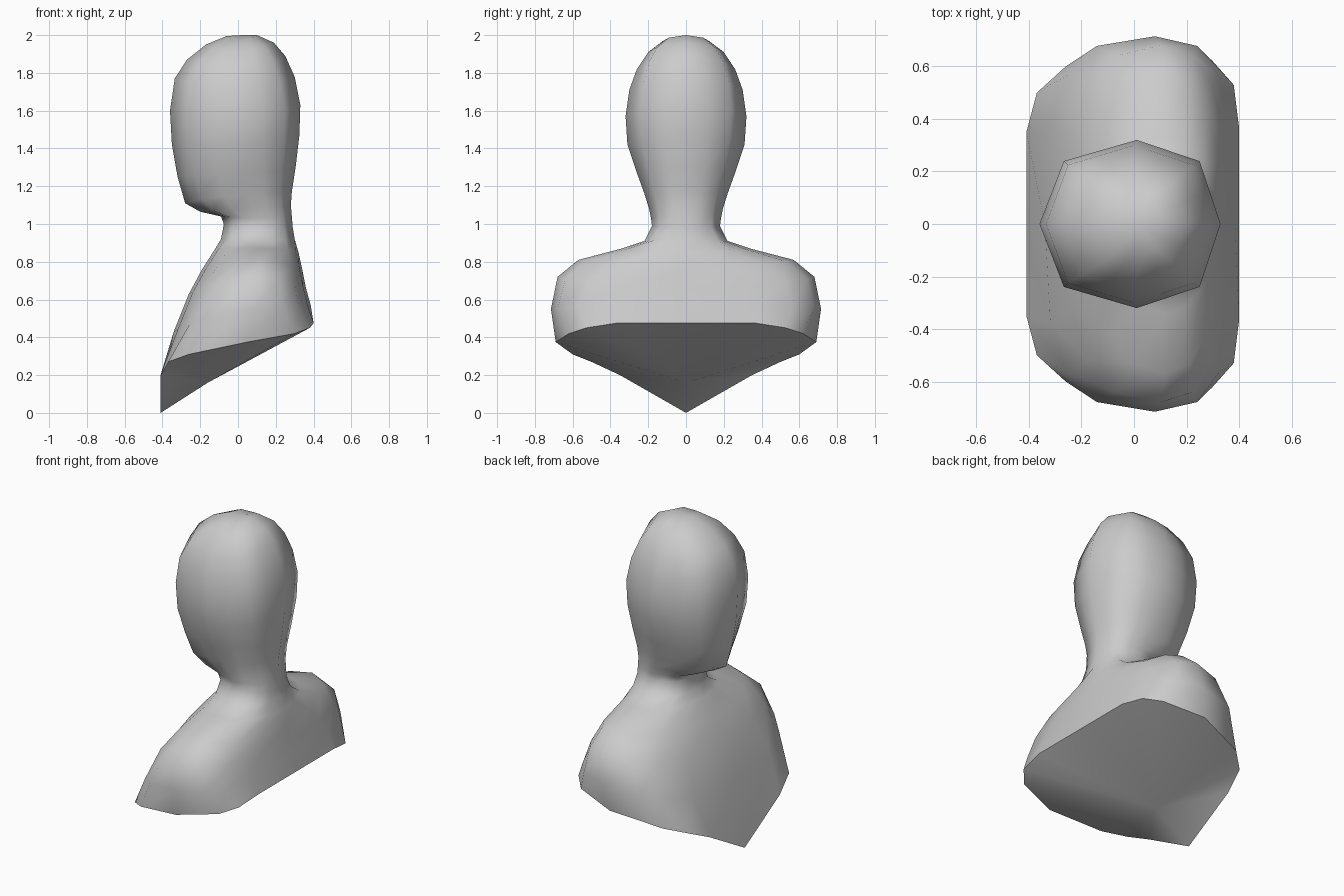
import bpy
import bmesh
import math

if "Cube" in bpy.data.objects:
    bpy.data.objects.remove(bpy.data.objects["Cube"])

# Ring table, crown to upper arms:
# front x, front z, side x, side y, side z, back x, back z
HEAD = [
    (-.06, 1.995, .02, .12, 1.97, .10, 2.0),
    (-.17, 1.95, .01, .20, 1.91, .19, 1.96),
    (-.27, 1.87, .00, .26, 1.82, .25, 1.89),
    (-.335, 1.77, .00, .30, 1.71, .30, 1.78),
    (-.36, 1.60, .01, .32, 1.57, .33, 1.63),
    (-.35, 1.42, .01, .31, 1.42, .325, 1.47),
    (-.32, 1.25, .03, .26, 1.27, .305, 1.30),
    (-.28, 1.11, .05, .22, 1.16, .285, 1.17),
    (-.20, 1.065, .08, .195, 1.08, .28, 1.10),
    (-.09, 1.04, .10, .185, 1.03, .285, 1.04),
    (-.075, 1.0, .11, .18, .99, .29, .98),
    (-.09, .92, .11, .22, .91, .30, .92),
]
TORSO = [
    (-.12, .87, .12, .34, .87, .32, .85),
    (-.19, .76, .12, .57, .81, .34, .76),
    (-.26, .63, .10, .68, .72, .36, .66),
    (-.34, .43, .08, .715, .55, .385, .57),
]
TORSO_BOXY = (2.0, 2.2, 2.6, 3.0)

# Half outline of the slanted cut under the chest, front centre to back centre
CUT = [(-.41, 0, 0), (-.41, .35, .20), (-.37, .50, .27), (-.26, .60, .31),
       (.05, .69, .375), (.30, .62, .42), (.38, .53, .45), (.40, .37, .475),
       (.40, 0, .475)]


def half_ring(spec, boxy, octagonal):
    xf, zf, xs, ys, zs, xb, zb = spec
    pts = []
    for i in range(9):
        a = math.pi * i / 8
        c = abs(math.cos(a)) ** (2 / boxy) if i != 4 else 0
        s = math.sin(a) ** (2 / boxy) if 0 < i < 8 else 0
        x, z = (xf, zf) if i < 4 else (xb, zb)
        pts.append((xs + (x - xs) * c, ys * s, zs + (z - zs) * c * c))
    if octagonal:
        for i in range(1, 8, 2):
            pts[i] = tuple((p + q) / 2 for p, q in zip(pts[i - 1], pts[i + 1]))
    return pts


def full_ring(half):
    return half + [(x, -y, z) for x, y, z in half[-2:0:-1]]


rings = [half_ring(r, 2.4, True) for r in HEAD]
rings += [half_ring(r, b, False) for r, b in zip(TORSO, TORSO_BOXY)]
rings.append(CUT)

# Loft the head, neck and shoulders as one skin
bm = bmesh.new()
loops = [[bm.verts.new(p) for p in full_ring(r)] for r in rings]
for upper, lower in zip(loops, loops[1:]):
    for i in range(16):
        j = (i + 1) % 16
        bm.faces.new((upper[i], upper[j], lower[j], lower[i]))

# Crown cap and keeled underside
for point, loop in (((.02, 0, 2.0), loops[0]), ((-.16, 0, .16), loops[-1])):
    tip = bm.verts.new(point)
    for i in range(16):
        bm.faces.new((tip, loop[i], loop[(i + 1) % 16]))

bmesh.ops.recalc_face_normals(bm, faces=bm.faces)
mesh = bpy.data.meshes.new("mannequin_bust")
bm.to_mesh(mesh)
bm.free()
bust = bpy.data.objects.new("mannequin_bust", mesh)
bpy.context.collection.objects.link(bust)

# Smooth skin, crisp rim at the cut
bpy.context.view_layer.objects.active = bust
bust.select_set(True)
bpy.ops.object.shade_smooth_by_angle(angle=math.radians(55))
